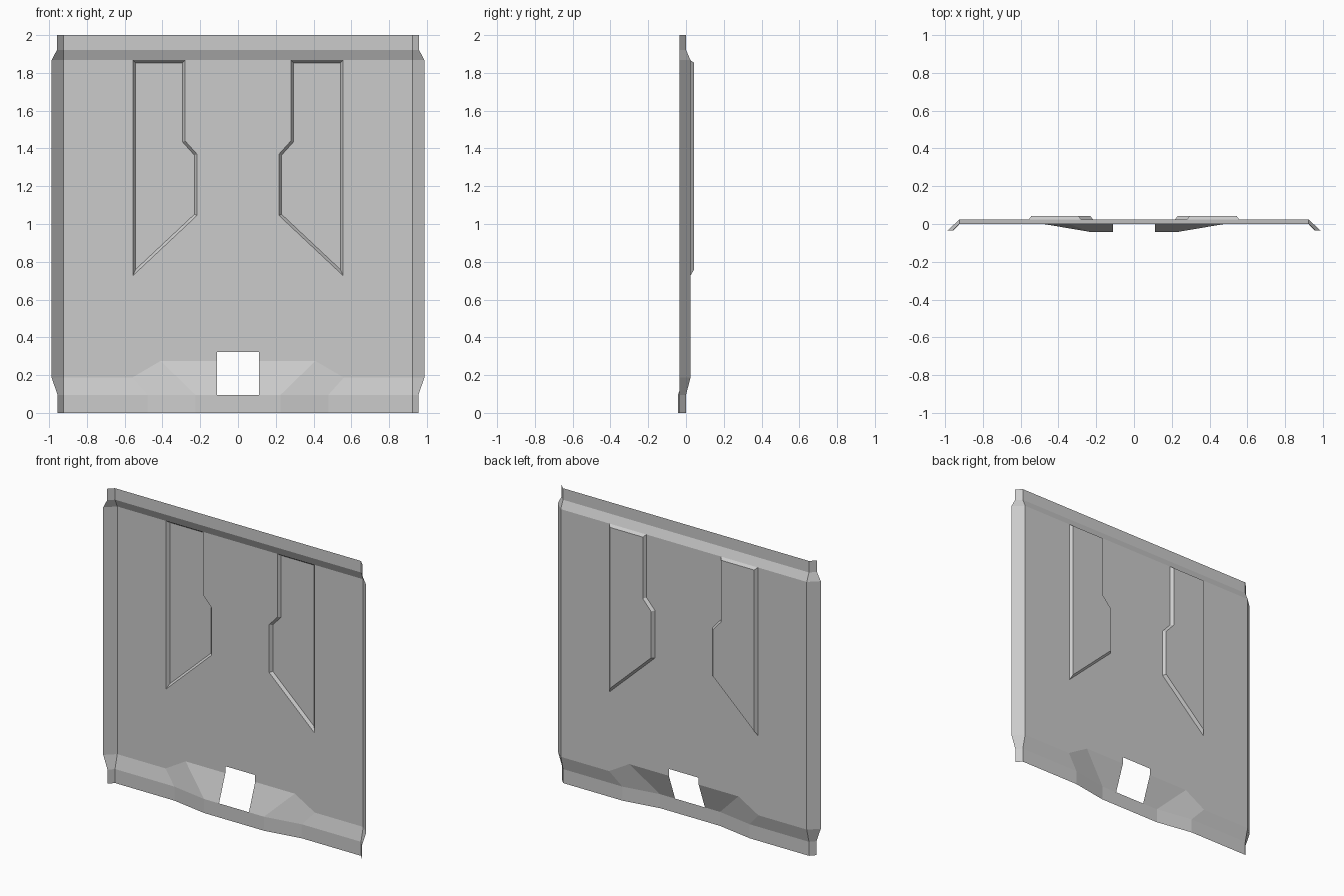
import bpy, bmesh

if "Cube" in bpy.data.objects:
    bpy.data.objects.remove(bpy.data.objects["Cube"])

MAIN, LIP, DEEP, EDGE = 0.024, 0.0, -0.043, -0.035   # y levels of the pressed sheet
TOP, FOLD, LOW = 1.867, 0.187, 0.095                 # z levels of the folds
SIDE = 0.923                                         # x where the side flange starts

bm = bmesh.new()


def face(pts):
    return bm.faces.new([bm.verts.new(p) for p in pts])


def flat(pts, y=MAIN):
    return face([(x, y, z) for x, z in pts])


def strip(a, b):
    """Quads between two point rows."""
    for i in range(len(a) - 1):
        face([a[i], a[i + 1], b[i + 1], b[i]])


# Right half of the main sheet, notched around the pocket and the bottom bulge
pocket = [(0.28, TOP), (0.28, 1.44), (0.217, 1.37), (0.217, 1.045), (0.556, 0.727), (0.556, TOP)]
main = flat([(0, TOP)] + pocket + [(SIDE, TOP), (SIDE, FOLD), (0.56, FOLD), (0.41, 0.275),
                                   (0.112, 0.275), (0.112, 0.322), (0, 0.322)])

# Raised pocket with bevelled walls
pf = flat(pocket)
pf.normal_update()
bmesh.ops.inset_individual(bm, faces=[pf], thickness=0.014, use_even_offset=True,
                           depth=0.019 if pf.normal.y > 0 else -0.019)

# Top slope and lip
xs = [0, 0.28, 0.556, SIDE]
rows = [[(x, y, z) for x in xs] for y, z in ((MAIN, TOP), (LIP, 1.922), (LIP, 2.0))]
strip(rows[0], rows[1])
strip(rows[1], rows[2])

# Bottom slope with the central bulge, beside the square opening
upper = [(0.112, MAIN, 0.275), (0.41, MAIN, 0.275), (0.56, MAIN, FOLD), (SIDE, MAIN, FOLD)]
lower = [(0.112, DEEP, LOW), (0.225, DEEP, LOW), (0.478, LIP, LOW), (SIDE, LIP, LOW)]
strip(upper, lower)

# Bottom lip
lip = [(0, DEEP, LOW)] + lower
strip(lip, [(x, y, 0) for x, y, z in lip])

# Side flange following the folds
levels = [(2.0, LIP, 0.958), (1.922, LIP, 0.958), (TOP, MAIN, 0.987),
          (FOLD, MAIN, 0.987), (LOW, LIP, 0.955), (0, LIP, 0.955)]
strip([(SIDE, y, z) for z, y, x in levels], [(x, EDGE, z) for z, y, x in levels])

# Mirror to the left half, weld, and face the sheet forward
geom = bm.verts[:] + bm.edges[:] + bm.faces[:]
bmesh.ops.mirror(bm, geom=geom, axis='X', merge_dist=0.0001)
bmesh.ops.remove_doubles(bm, verts=bm.verts[:], dist=0.0005)
bmesh.ops.recalc_face_normals(bm, faces=bm.faces[:])
bm.normal_update()
if sum(f.normal.y * f.calc_area() for f in bm.faces) > 0:
    bmesh.ops.reverse_faces(bm, faces=bm.faces[:])

mesh = bpy.data.meshes.new("pressed_panel")
bm.to_mesh(mesh)
bm.free()
bpy.context.collection.objects.link(bpy.data.objects.new("pressed_panel", mesh))
